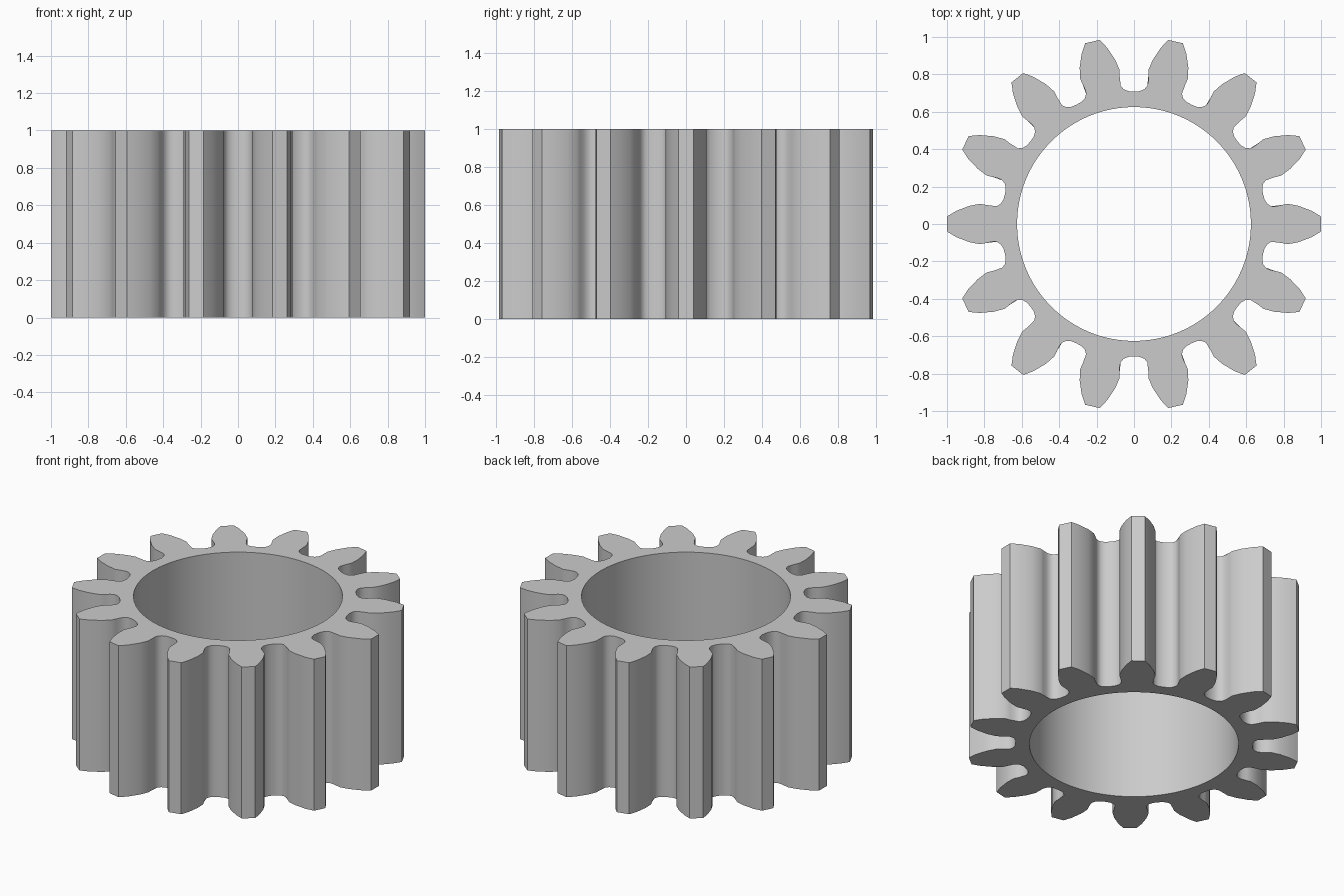
import bpy, bmesh, math

TEETH = 14
BORE = 0.625
HEIGHT = 1.0
PITCH = 2 * math.pi / TEETH

old = bpy.data.objects.get("Cube")
if old:
    bpy.data.objects.remove(old, do_unlink=True)

steel = bpy.data.materials.new("plain grey")
steel.use_nodes = True
grey = (0.6, 0.6, 0.6, 1)
steel.diffuse_color = grey
steel.node_tree.nodes["Principled BSDF"].inputs["Base Color"].default_value = grey

# Half of one tooth gap (sideways, outward): root, fillet, flank, tip corner
half = [(0, 0.708), (0.03, 0.71), (0.055, 0.72), (0.071, 0.738), (0.078, 0.765),
        (0.077, 0.795), (0.077, 0.824), (0.101, 0.879), (0.143, 0.942), (0.1835, 0.984)]
gap = [(-s, r) for s, r in reversed(half[1:])] + half


def polar(radius, angle):
    return radius * math.cos(angle), radius * math.sin(angle)


# Matching outer tooth loop and inner bore loop
outer, inner = [], []
for k in range(TEETH):
    middle = (k + 0.5) * PITCH
    for i, (s, r) in enumerate(gap):
        outer.append(polar(math.hypot(s, r), middle + math.atan2(s, r)))
        inner.append(polar(BORE, middle + (i - len(half) + 1) * PITCH / len(gap)))

bm = bmesh.new()


def loop(points, z):
    return [bm.verts.new((x, y, z)) for x, y in points]


def bridge(a, b):
    for i in range(len(a)):
        j = (i + 1) % len(a)
        bm.faces.new((a[i], a[j], b[j], b[i]))


# Teeth wall, top face, bore wall and bottom face
rings = [loop(outer, 0), loop(outer, HEIGHT), loop(inner, HEIGHT), loop(inner, 0)]
for n in range(4):
    bridge(rings[n], rings[(n + 1) % 4])
bmesh.ops.recalc_face_normals(bm, faces=bm.faces)

mesh = bpy.data.meshes.new("gear_ring")
bm.to_mesh(mesh)
bm.free()
mesh.materials.append(steel)
gear = bpy.data.objects.new("gear_ring", mesh)
bpy.context.collection.objects.link(gear)

# Smooth flanks and bore, crisp rims and tooth tips
bpy.ops.object.select_all(action="DESELECT")
gear.select_set(True)
bpy.context.view_layer.objects.active = gear
bpy.ops.object.shade_smooth_by_angle(angle=math.radians(40))
